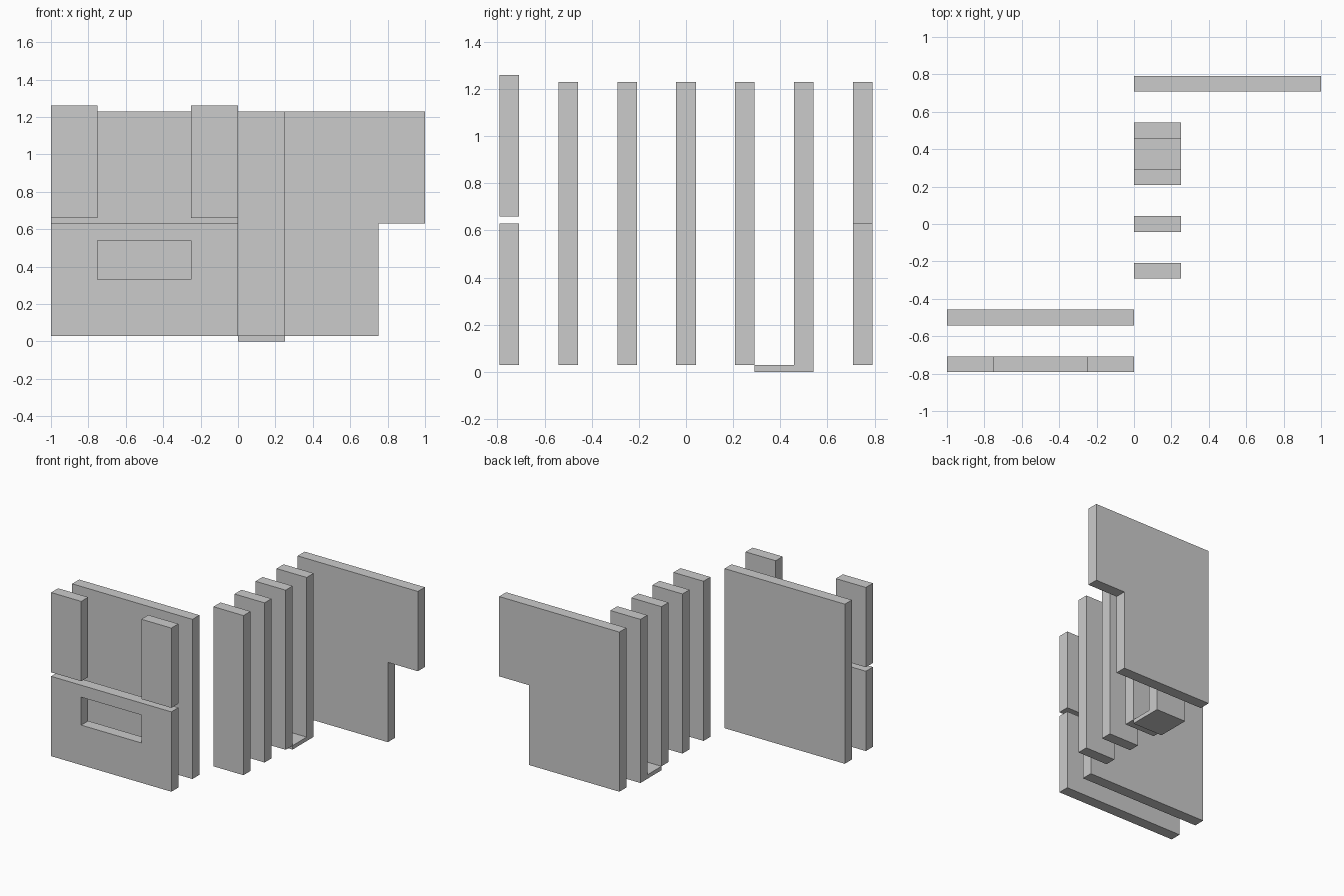
import bpy
import bmesh
from mathutils import Vector

if "Cube" in bpy.data.objects:
    bpy.data.objects.remove(bpy.data.objects["Cube"])

T = 0.0833            # panel thickness
STEP = 0.25           # spacing between panels along y
LOW, MID, TOP = 0.03, 0.63, 1.23


def prism(name, points, sweep):
    """Extrude a flat 3D outline along the sweep vector."""
    bm = bmesh.new()
    face = bm.faces.new([bm.verts.new(p) for p in points])
    ext = bmesh.ops.extrude_face_region(bm, geom=[face])
    verts = [v for v in ext["geom"] if isinstance(v, bmesh.types.BMVert)]
    bmesh.ops.translate(bm, verts=verts, vec=Vector(sweep))
    bmesh.ops.recalc_face_normals(bm, faces=bm.faces)
    mesh = bpy.data.meshes.new(name)
    bm.to_mesh(mesh)
    bm.free()
    obj = bpy.data.objects.new(name, mesh)
    bpy.context.collection.objects.link(obj)
    return obj


def panel(name, row, outline, thick=T):
    """Upright panel with an (x, z) outline, centred on a y row."""
    y = row * STEP - thick / 2
    return prism(name, [(x, y, z) for x, z in outline], (0, thick, 0))


def rect(x0, x1, z0, z1):
    return [(x0, z0), (x1, z0), (x1, z1), (x0, z1)]


# Front row: low panel with a window, two separate posts above it
front = panel("front_panel", -3, rect(-1, 0, LOW, MID))
cutter = panel("window_cutter", -3, rect(-0.75, -0.25, 0.33, 0.54), 0.2)
cutter.hide_render = True
cutter.hide_set(True)
window = front.modifiers.new("window", 'BOOLEAN')
window.operation = 'DIFFERENCE'
window.solver = 'EXACT'
window.object = cutter
for side, x in (("left", -1), ("right", -0.25)):
    panel(f"upper_post_{side}", -3, rect(x, x + 0.25, 0.66, 1.26))

# Full panel behind the window
panel("full_panel", -2, rect(-1, 0, LOW, TOP))

# Three plain narrow slats
for i, row in enumerate((-1, 0, 1)):
    panel(f"slat_{i + 1}", row, rect(0, 0.25, LOW, TOP))

# Fourth slat with a thin foot reaching forward
back = 2 * STEP + T / 2
inner = back - T
foot = back - 0.25
side_profile = [(foot, 0), (back, 0), (back, TOP), (inner, TOP), (inner, LOW), (foot, LOW)]
prism("footed_slat", [(0, y, z) for y, z in side_profile], (0.25, 0, 0))

# Back panel with its lower right corner notched out
panel("notched_back_panel", 3,
      [(0, LOW), (0.75, LOW), (0.75, MID), (1, MID), (1, TOP), (0, TOP)])
